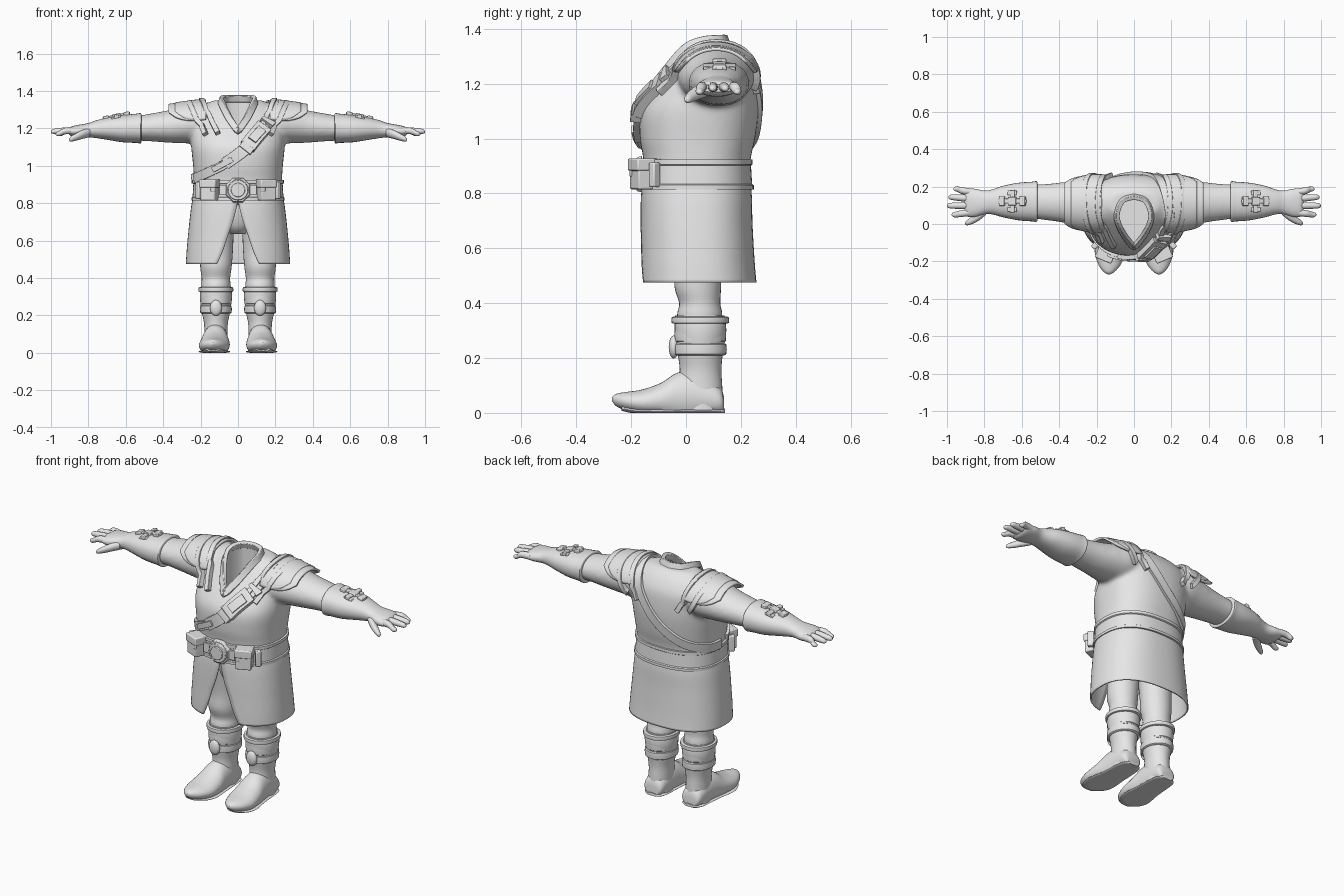
import bpy, bmesh, math
from mathutils import Vector, Matrix
from mathutils.bvhtree import BVHTree

cube = bpy.data.objects.get("Cube")
if cube:
    bpy.data.objects.remove(cube, do_unlink=True)
grey = bpy.data.materials.new("plain_grey")
grey.use_nodes = True
grey.diffuse_color = (0.8, 0.8, 0.8, 1)
grey.node_tree.nodes["Principled BSDF"].inputs["Base Color"].default_value = grey.diffuse_color
made = []
bm = bmesh.new()  # working mesh, emptied by finish()

def spline(rows, k):
    """Catmull-Rom points through rows of numbers."""
    out, last = [], len(rows) - 1
    for i in range(last):
        a, b, c, d = (rows[max(0, min(last, i + j))] for j in (-1, 0, 1, 2))
        for s in range(k):
            t = s / k
            out.append([q + t * (r - p) / 2 + t * t * (2 * p - 5 * q + 4 * r - w) / 2
                        + t ** 3 * (3 * q - p - 3 * r + w) / 2 for p, q, r, w in zip(a, b, c, d)])
    return out + [list(rows[-1])]

def skin(rows, ring=True, loop=False):
    """Faces between rows of points; rings get end caps unless looped."""
    rows = [[bm.verts.new(p) for p in row] for row in rows]
    for r, q in zip(rows, rows[1:] + rows[:1] if loop else rows[1:]):
        for i in range(0 if ring else 1, len(r)):
            bm.faces.new((r[i - 1], r[i], q[i], q[i - 1]))
    if ring and not loop:
        bm.faces.new(rows[0])
        bm.faces.new(rows[-1])

def loft(secs, axis="Z", n=32, power=2.0, k=4, floor=-9):
    """Rounded sections (position, centre a, b, radius a, b[, start, end angle])."""
    closed, rows = len(secs[0]) == 5, []
    bend = lambda v: math.copysign(abs(v) ** (2 / power), v)
    for p, a, b, ra, rb, *span in spline(secs, k):
        a0, a1 = span or (0, 360)
        row = []
        for i in range(n if closed else n + 1):
            t = math.radians(a0 + (a1 - a0) * i / n)
            u, v = a + ra * bend(math.cos(t)), max(floor, b + rb * bend(math.sin(t)))
            row.append({"X": (p, u, v), "Y": (u, p, v), "Z": (u, v, p)}[axis])
        rows.append(row)
    skin(rows, closed)

def ribbon(pts, normals, width, thick, loop=False):
    """Flat strap with a box section following points and normals."""
    rows, m = [], len(pts)
    for i, (p, nrm) in enumerate(zip(pts, normals)):
        a, b = (pts[i - 1], pts[(i + 1) % m]) if loop else (pts[max(i - 1, 0)], pts[min(i + 1, m - 1)])
        side = nrm.normalized().cross(b - a).normalized() * width / 2
        rows.append([p + side * s + nrm.normalized() * h
                     for s, h in ((-1, -0.01), (-1, thick), (1, thick), (1, -0.01))])
    skin(rows, True, loop)

def wrap(tree, guides, width, thick, k=8):
    """Lay a strap over a surface along rough guide points."""
    hits = [tree.find_nearest(Vector(g)) for g in spline(guides, k)]
    nrm = [h[1] for h in hits]
    for _ in range(4):
        nrm = [(nrm[max(i - 1, 0)] + nrm[i] * 2 + nrm[min(i + 1, len(nrm) - 1)]).normalized() for i in range(len(nrm))]
    ribbon([h[0] for h in hits], nrm, width, thick)

def box(at, size, turn_y=0, turn_z=0):
    rot = Matrix.Rotation(turn_z, 4, "Z") @ Matrix.Rotation(turn_y, 4, "Y")
    bmesh.ops.create_cube(bm, size=1, matrix=Matrix.Translation(at) @ rot @ Matrix.Diagonal((*size, 1)))

def finish(name, mirror=False, solid=0, bevel=0):
    bmesh.ops.recalc_face_normals(bm, faces=bm.faces)
    me = bpy.data.meshes.new(name)
    bm.to_mesh(me)
    bm.clear()
    ob = bpy.data.objects.new(name, me)
    bpy.context.collection.objects.link(ob)
    me.materials.append(grey)
    if solid:
        mod = ob.modifiers.new("thickness", "SOLIDIFY")
        mod.thickness, mod.offset = solid, 0
    if bevel:
        mod = ob.modifiers.new("soft_edges", "BEVEL")
        mod.width, mod.segments = bevel, 2
    if mirror:
        ob.modifiers.new("mirror", "MIRROR")
    made.append(ob)
    return ob

def bake(ob):
    dg = bpy.context.evaluated_depsgraph_get()
    ob.data = bpy.data.meshes.new_from_object(ob.evaluated_get(dg))
    ob.modifiers.clear()

# Tunic: torso and sleeves fused into one surface
loft([(.79, 0, .04, .23, .19), (.92, 0, .04, .235, .195), (1.0, 0, .042, .24, .21), (1.1, 0, .05, .25, .215),
      (1.18, 0, .075, .25, .19), (1.25, 0, .1, .24, .155), (1.31, 0, .11, .2, .11), (1.35, 0, .11, .13, .065)],
     n=48, power=2.4)
for s in (1, -1):
    loft([(s * x, *r) for x, *r in (
        (.1, .115, 1.23, .1, .09), (.2, .11, 1.23, .14, .11), (.28, .11, 1.22, .13, .1),
        (.37, .115, 1.21, .11, .087), (.46, .117, 1.205, .098, .075), (.55, .12, 1.2, .09, .065))], "X")
tunic = finish("tunic")
mod = tunic.modifiers.new("fuse", "REMESH")
mod.mode, mod.voxel_size = "VOXEL", .011
tunic.modifiers.new("relax", "SMOOTH").iterations = 8
bake(tunic)
body = BVHTree.FromObject(tunic, bpy.context.evaluated_depsgraph_get())

# Neck opening and collar
half = spline([(0, -.125, 1.185), (.045, -.07, 1.25), (.082, 0, 1.325), (.09, .06, 1.352),
               (.06, .125, 1.358), (0, .145, 1.358)], 6)
rim = [Vector(p) for p in half] + [Vector((-x, y, z)) for x, y, z in half[-2:0:-1]]
skin([[(p.x, p.y, z) for p in rim] for z in (1.1, 1.53)])
cutter = finish("neck_cutter")
mod = tunic.modifiers.new("neck", "BOOLEAN")
mod.operation, mod.object = "DIFFERENCE", cutter
bake(tunic)
made.remove(cutter)
bpy.data.objects.remove(cutter)
ribbon(rim, [Vector((p.x, p.y - .05, .035)) for p in rim], .036, .012, True)
finish("collar", bevel=.003)

# Coat skirt, open at the front
loft([(z, 0, cy, rx, ry, gap - 90, 270 - gap) for z, cy, rx, ry, gap in (
    (.86, .038, .23, .19, .2), (.79, .038, .245, .198, .5), (.7, .038, .256, .2, 4),
    (.62, .04, .264, .202, 9), (.54, .042, .271, .205, 14), (.475, .045, .275, .208, 20))], n=64, power=2.4)
finish("coat_skirt", solid=.008)

# Trousers
loft([(.86, .1, .04, .1, .12), (.7, .11, .04, .09, .1), (.55, .115, .045, .088, .085),
      (.46, .118, .043, .084, .085), (.4, .118, .05, .076, .075), (.36, .118, .05, .078, .082), (.3, .118, .05, .075, .08)])
finish("trouser_leg", mirror=True)
loft([(.84, 0, 0, .12, .13), (.74, 0, 0, .09, .115), (.67, 0, 0, .06, .09), (.635, 0, .01, .04, .06)], power=2.5)
finish("front_cloth")

# Boots
loft([(.355, .118, .05, .08, .09), (.3, .118, .053, .086, .094), (.22, .118, .052, .076, .083),
      (.16, .118, .053, .064, .076), (.1, .118, .052, .062, .08), (.01, .12, .055, .062, .082)])
boot_tree = BVHTree.FromBMesh(bm)
loft([(.138, .12, .03, .04, .03), (.12, .12, .045, .058, .055), (.04, .12, .06, .066, .09),
      (-.03, .122, .055, .072, .092), (-.09, .124, .045, .08, .065), (-.16, .128, .038, .08, .047),
      (-.22, .131, .042, .058, .034), (-.255, .133, .047, .03, .022), (-.27, .133, .05, .006, .006)], "Y", floor=.006)
finish("boot", mirror=True)
loft([(.142, .12, .006, .03, .01), (.11, .12, .006, .062, .01), (-.03, .122, .006, .074, .01),
      (-.13, .127, .006, .085, .01), (-.19, .13, .008, .068, .01), (-.235, .133, .018, .038, .01)], "Y", floor=0)
finish("boot_sole", mirror=True)
for z, h, r in ((.338, .013, .096), (.232, .022, .087), (.285, .028, .085)):
    loft([(z + h * dz, .118, .052, (r + d) * .93, r + d + .005)
          for dz, d in ((-1, -.01), (-.8, .003), (.8, .003), (1, -.01))], k=2)
for x in (.04, .196):
    wrap(boot_tree, [(x, -.01, .335), (.118 + (x - .118) * .7, -.05, .28), (.118, -.06, .24)], .018, .022)
bmesh.ops.create_uvsphere(bm, u_segments=24, v_segments=12, radius=1, matrix=Matrix.Translation((.118, -.045, .24))
                          @ Matrix.Diagonal((.032, .018, .042, 1)))
finish("boot_bands", mirror=True)

# Belt, buckle and pouches
loft([(z, 0, .038, .235 + d, .195 + d) for z, d in ((.812, -.01), (.815, .014), (.83, .014), (.834, .008),
     (.902, .004), (.906, .01), (.923, .01), (.927, -.02))], n=64, power=2.4, k=1)
finish("belt")
for r, d, n in ((.072, .02, 8), (.058, .032, 32), (.04, .04, 32)):
    bmesh.ops.create_cone(bm, cap_ends=True, segments=n, radius1=r, radius2=r * .92, depth=d,
                          matrix=Matrix.Translation((0, -.16 - d / 2, .87)) @ Matrix.Rotation(math.pi / 2, 4, "X")
                          @ Matrix.Rotation(math.pi / 8, 4, "Z"))
box((0, -.166, .87), (.2, .012, .055))
finish("belt_buckle", bevel=.003)
for at, size, turn in (((.15, -.155, .865), (.085, .075, .1), .4), ((.15, -.157, .905), (.095, .083, .045), .4),
                       ((.134, -.197, .88), (.025, .014, .04), .4), ((.208, -.115, .868), (.03, .035, .09), .8)):
    box(at, size, turn_z=turn)
finish("belt_pouch", mirror=True, bevel=.006)

# Diagonal chest strap with buckle and tail
front = [(-.235, -.04, .93), (-.17, -.13, .96), (-.07, -.18, 1.01), (.04, -.17, 1.09), (.11, -.12, 1.17),
         (.17, -.04, 1.26), (.19, .06, 1.35)]
back = [(.16, .2, 1.31), (.1, .27, 1.2), (0, .28, 1.08), (-.12, .25, .99), (-.22, .14, .94), (-.245, .03, .93)]
for path, width, thick in (
        (front + back, .05, .015), (front[2:5], .065, .022), ([(.05, -.17, 1.1), (.14, -.09, 1.21)], .085, .03),
        ([(.07, -.15, 1.12), (.125, -.11, 1.185)], .05, .04), ([(-.13, -.15, .98), (-.03, -.18, 1.035)], .03, .03),
        ([(.035, -.17, 1.08), (.053, -.158, 1.102)], .075, .036), ([(.15, -.08, 1.225), (.168, -.068, 1.247)], .075, .036)):
    wrap(body, path, width, thick)
finish("chest_strap", bevel=.003)

# Shoulder guards and their straps
for lift, cut in ((.014, 0), (.006, .035)):
    loft([(x + cut, .11, 1.225, ry + lift, rz + lift, a, 180 - a) for x, ry, rz, a in (
        (.17, .14, .11, 10), (.23, .138, .108, 8), (.29, .13, .1, 16), (.335, .122, .094, 35))], "X", n=28)
finish("shoulder_guard", mirror=True, solid=.012)
for dx in (0, .075):
    wrap(body, [(.11 + dx, -.13 + dx * .2, 1.18), (.155 + dx, -.05, 1.27), (.185 + dx, .03, 1.34), (.195 + dx, .12, 1.36),
                (.185 + dx, .21, 1.31), (.16 + dx * .9, .26, 1.23), (.13 + dx * .8, .28, 1.17)], .027, .024)
finish("shoulder_straps", mirror=True, bevel=.003)

# Gauntlet, fingers, thumb and forearm ornament
loft([(.515, .12, 1.2, .085, .06), (.52, .12, 1.2, .108, .08), (.545, .12, 1.2, .106, .078),
      (.62, .12, 1.198, .1, .072), (.7, .12, 1.198, .084, .059), (.76, .118, 1.195, .066, .047),
      (.8, .115, 1.19, .063, .038), (.85, .113, 1.186, .075, .033), (.89, .113, 1.184, .074, .026),
      (.905, .113, 1.183, .062, .014)], "X", power=2.2)
for y0, y1, tip, z in ((.17, .187, .965, 1.172), (.135, .143, .992, 1.184),
                       (.098, .098, 1.0, 1.184), (.062, .05, .975, 1.172)):
    loft([(.865, y0, 1.186, .019, .019), (.92, (y0 + y1) / 2, 1.187, .018, .018), (tip - .02, y1, z, .015, .014),
          (tip - .005, y1, z - .002, .01, .009), (tip, y1, z - .003, .003, .003)], "X", n=12)
loft([(.79, .08, 1.18, .03, .026), (.83, .045, 1.168, .027, .024), (.87, .018, 1.152, .02, .019),
      (.895, .006, 1.142, .013, .013), (.903, .003, 1.139, .004, .004)], "X", n=12)
finish("gauntlet_hand", mirror=True)
for dx, dy, w, d in ((0, 0, .15, .026), (0, 0, .026, .12), (.055, 0, .032, .05), (-.055, 0, .032, .05),
                     (0, .045, .05, .026), (0, -.045, .05, .026), (0, 0, .045, .045)):
    box((.65 + dx, .122 + dy, 1.263 - dx * .2 - abs(dy) * .3), (w, d, .03 if w + d < .12 else .022), turn_y=.2)
finish("forearm_cross", mirror=True, bevel=.004)

# Smooth shading with sharp edges kept
bpy.context.view_layer.update()
bpy.ops.object.select_all(action="DESELECT")
for ob in made:
    ob.select_set(True)
bpy.context.view_layer.objects.active = tunic
bpy.ops.object.shade_smooth_by_angle(angle=math.radians(38))
